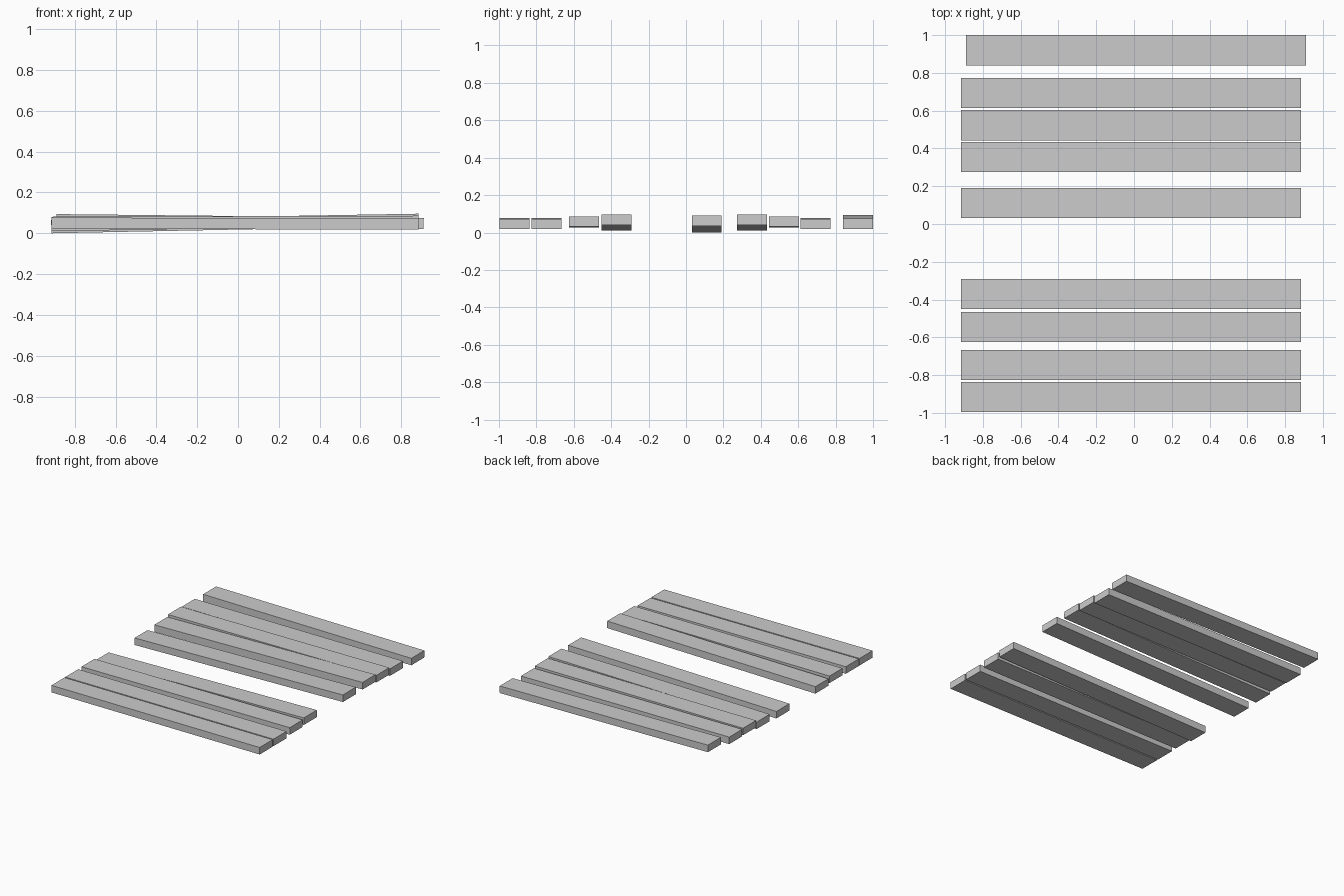
import bpy
import math

# Remove the default object
cube = bpy.data.objects.get("Cube")
if cube:
    bpy.data.objects.remove(cube, do_unlink=True)

# Single plain grey
GREY = (0.6, 0.6, 0.6, 1.0)
grey = bpy.data.materials.new("plank_grey")
grey.use_nodes = True
grey.diffuse_color = GREY
grey.node_tree.nodes["Principled BSDF"].inputs["Base Color"].default_value = GREY

LENGTH, WIDTH, THICK = 1.8, 0.16, 0.055


def plank(name, x, y, low_left, low_right):
    """Board whose underside runs from low_left at -x to low_right at +x."""
    tilt = math.asin((low_right - low_left) / LENGTH)
    z = (low_left + low_right + THICK) / 2
    bpy.ops.mesh.primitive_cube_add(size=1, location=(x, y, z), rotation=(0, -tilt, 0))
    board = bpy.context.object
    board.name = name
    board.scale = (LENGTH, WIDTH, THICK)
    board.data.materials.append(grey)


# Boards from front to back: centre x, centre y, underside height at each end
boards = [
    (-0.015, -0.916, 0.022, 0.018),
    (-0.015, -0.746, 0.022, 0.018),
    (-0.015, -0.545, 0.026, 0.031),
    (-0.015, -0.371, 0.010, 0.041),
    (-0.015, 0.111, 0.000, 0.036),
    (-0.015, 0.354, 0.010, 0.041),
    (-0.015, 0.523, 0.026, 0.031),
    (-0.015, 0.693, 0.022, 0.018),
    (0.010, 0.920, 0.039, 0.020),
]
for number, spec in enumerate(boards, 1):
    plank(f"plank_{number}", *spec)
